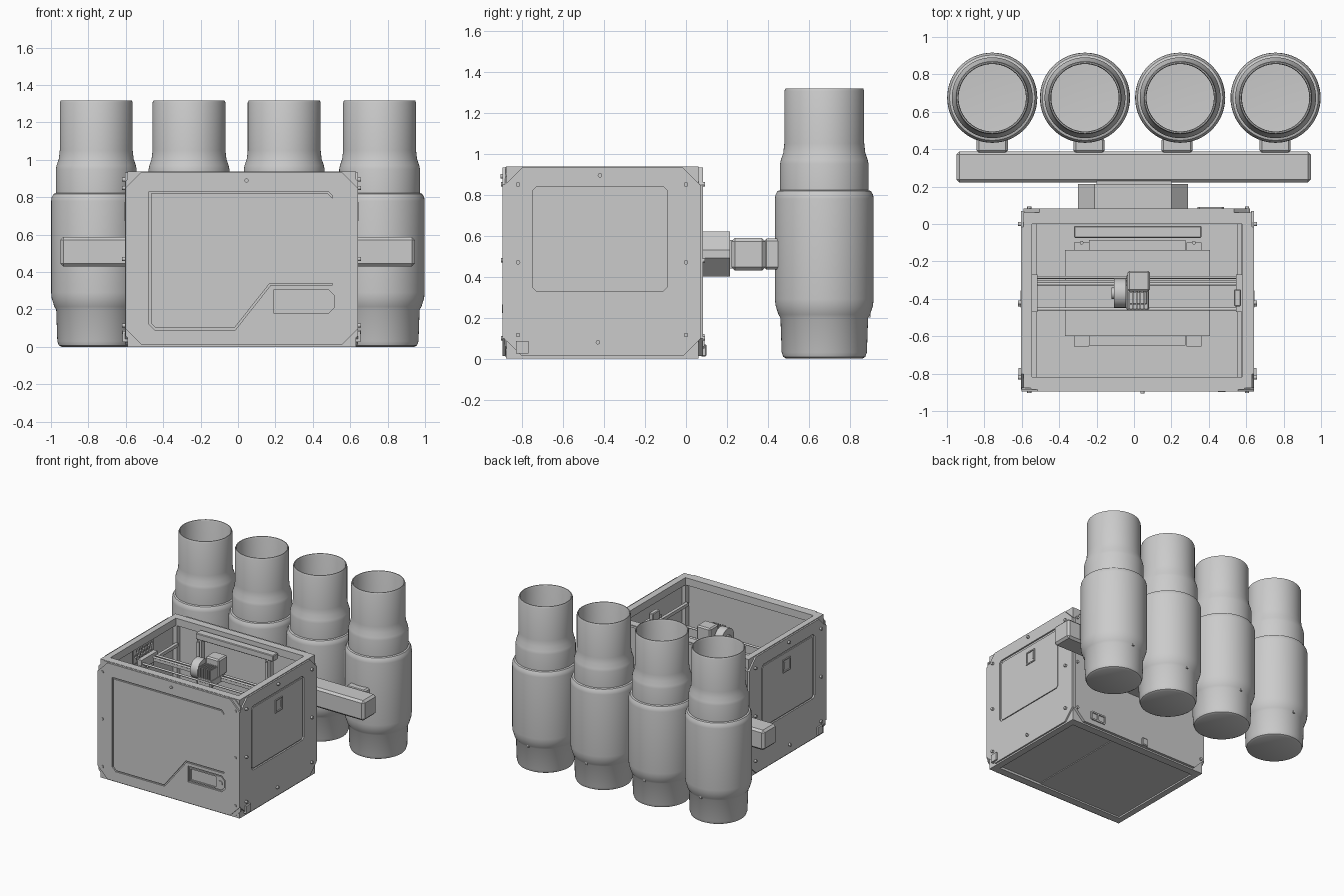
import bpy, bmesh, math
from mathutils import Matrix, Vector

if "Cube" in bpy.data.objects:
    bpy.data.objects.remove(bpy.data.objects["Cube"])


def add_mesh(name, me, smooth=False):
    bm = bmesh.new()
    bm.from_mesh(me)
    bmesh.ops.remove_doubles(bm, verts=bm.verts, dist=1e-5)
    bmesh.ops.recalc_face_normals(bm, faces=bm.faces)
    for f in bm.faces:
        f.smooth = False
    bm.to_mesh(me)
    bm.free()
    ob = bpy.data.objects.new(name, me)
    bpy.context.collection.objects.link(ob)
    if smooth:
        bpy.ops.object.select_all(action='DESELECT')
        ob.select_set(True)
        bpy.context.view_layer.objects.active = ob
        bpy.ops.object.shade_smooth_by_angle(angle=math.radians(35))
    return ob


def box(name, x, y, z, bevel=0):
    bm = bmesh.new()
    bmesh.ops.create_cube(bm, size=1)
    for v in bm.verts:
        for i, (a, b) in enumerate((x, y, z)):
            v.co[i] = (a + b) / 2 + v.co[i] * (b - a)
    if bevel:
        bmesh.ops.bevel(bm, geom=bm.edges[:], offset=bevel, segments=1, affect='EDGES')
    me = bpy.data.meshes.new(name)
    bm.to_mesh(me)
    bm.free()
    return add_mesh(name, me)


def rod(name, center, axis, r, length, seg=20):
    bm = bmesh.new()
    rot = Vector((0, 0, 1)).rotation_difference(Vector(axis)).to_matrix().to_4x4()
    bmesh.ops.create_cone(bm, cap_ends=True, segments=seg, radius1=r, radius2=r,
                          depth=length, matrix=Matrix.Translation(center) @ rot)
    me = bpy.data.meshes.new(name)
    bm.to_mesh(me)
    bm.free()
    return add_mesh(name, me, True)


# Orientation of a flat plate: local x, local y, outward normal
PLANES = {'front': ((1, 0, 0), (0, 0, 1), (0, -1, 0)), 'back': ((1, 0, 0), (0, 0, 1), (0, 1, 0)),
          'right': ((0, 1, 0), (0, 0, 1), (1, 0, 0)), 'left': ((0, 1, 0), (0, 0, 1), (-1, 0, 0)),
          'top': ((1, 0, 0), (0, 1, 0), (0, 0, 1))}


def plate(name, plane, start, thick, *loops):
    """Filled outline (later loops cut holes) from distance start outward along the normal."""
    cu = bpy.data.curves.new(name, 'CURVE')
    cu.dimensions, cu.fill_mode, cu.extrude = '2D', 'BOTH', thick / 2
    for loop in loops:
        s = cu.splines.new('POLY')
        s.points.add(len(loop) - 1)
        for p, (u, v) in zip(s.points, loop):
            p.co = (u, v, 0, 1)
        s.use_cyclic_u = True
    tmp = bpy.data.objects.new(name, cu)
    bpy.context.collection.objects.link(tmp)
    dg = bpy.context.evaluated_depsgraph_get()
    me = bpy.data.meshes.new_from_object(tmp.evaluated_get(dg))
    bpy.data.objects.remove(tmp)
    X, Y, N = (Vector(c) for c in PLANES[plane])
    for v in me.vertices:
        v.co = X * v.co.x + Y * v.co.y + N * (start + thick / 2 + v.co.z)
    return add_mesh(name, me)


def rect(u0, u1, v0, v1, c=0.0):
    if not c:
        return [(u0, v0), (u1, v0), (u1, v1), (u0, v1)]
    return [(u0 + c, v0), (u1 - c, v0), (u1, v0 + c), (u1, v1 - c),
            (u1 - c, v1), (u0 + c, v1), (u0, v1 - c), (u0, v0 + c)]


# Tanks: hollow lathed bottles
outer = [(0, 0), (.185, 0), (.2, .008), (.208, .03), (.214, .2), (.224, .215), (.238, .26), (.241, .29),
         (.241, .78), (.238, .8), (.228, .818), (.216, .822), (.216, .95), (.212, .97), (.2, 1.005),
         (.195, 1.05), (.195, 1.305), (.19, 1.318)]
inner = [(.184, 1.318), (.18, 1.305), (.18, .04), (0, .03)]


def tank(x):
    bm = bmesh.new()
    vs = [bm.verts.new((r, 0, z)) for r, z in outer + inner]
    es = [bm.edges.new(p) for p in zip(vs, vs[1:])]
    bmesh.ops.spin(bm, geom=vs + es, cent=(0, 0, 0), axis=(0, 0, 1), angle=math.tau, steps=64)
    bmesh.ops.translate(bm, verts=bm.verts, vec=(x, .675, 0))
    me = bpy.data.meshes.new("tank")
    bm.to_mesh(me)
    bm.free()
    add_mesh("tank", me, True)


for x, ax in ((-.758, -.758), (-.262, -.24), (.247, .23), (.757, .755)):
    tank(x)
    box("tank_key", (x - .008, x + .008), (.87, .9), (.2, .27))
    box("tank_arm", (ax - .083, ax + .083), (.38, .46), (.435, .585), .012)

# Manifold bar and octagonal hub
box("manifold_bar", (-.95, .945), (.222, .387), (.43, .588), .016)
plate("manifold_hub", 'back', .07, .145, rect(-.3, .29, .4, .62, .09))
box("manifold_neck", (-.2, .2), (.2, .23), (.44, .58))

# Enclosure frame: walls, rims, posts, floor
fx0, fx1, fy0, fy1 = -.592, .63, -.878, .062
opening = rect(-.545, .578, -.818, 0)
full = rect(fx0, fx1, fy0, fy1)
plate("walls", 'top', .02, .9, full, rect(fx0 + .02, fx1 - .02, fy0 + .02, fy1 - .02))
plate("top_rim", 'top', .88, .058, full, opening)
plate("bottom_rim", 'top', 0, .06, full, opening)
box("floor", (fx0 + .01, fx1 - .01), (fy0 + .01, fy1 - .01), (.018, .04))
box("base_cover", (-.545, .2), (-.818, 0), (.012, .02))
for x in (fx0, fx1 - .055):
    for y in (fy0, fy1 - .06):
        box("corner_post", (x, x + .055), (y, y + .06), (.02, .93))

# Front panel with grooved door that runs out flush at the right
door = [(-.465, .82), (.48, .82), (.505, .795), (.505, .34), (.17, .34), (-.02, .1), (-.44, .1), (-.465, .125)]
gap = [(-.475, .83), (.483, .83), (.505, .808), (.505, .33), (.175, .33), (-.015, .09),
       (-.444, .09), (-.475, .121)]
screen = [(.19, .18), (.485, .18), (.515, .21), (.515, .275), (.485, .305), (.19, .305)]
plate("front_sheet", 'front', .875, .009, rect(-.602, .642, .01, .936, .05))
plate("front_panel", 'front', .88, .016, rect(-.602, .642, .012, .934, .085), gap, screen)
plate("front_door", 'front', .88, .016, door)
plate("screen_bezel", 'front', .88, .012,
      [(.2, .19), (.48, .19), (.505, .215), (.505, .27), (.48, .295), (.2, .295)], rect(.21, .43, .2, .285))
rod("dial", (.47, -.892, .243), (0, 1, 0), .02, .012)

# Side panels with window and latch
for side, d in (('left', .592), ('right', .63)):
    s = -1 if side == 'left' else 1
    plate(side + "_panel", side, d - .004, .016, rect(-.886, .07, .012, .932, .085), rect(-.75, -.09, .33, .838, .02))
    plate(side + "_window", side, d - .006, .013, rect(-.735, -.1, .34, .82, .015))
    plate(side + "_latch_frame", side, d, .014, rect(-.447, -.355, .672, .775), rect(-.438, -.364, .681, .766))
    box(side + "_latch", *[sorted(p) for p in ((s * d, s * (d + .012)), (-.38, -.372), (.7, .75))])
    box(side + "_clip", sorted((s * d, s * (d + .025))), (-.83, -.77), (.025, .085))
    for u, v in [(y, z) for y in (-.82, 0) for z in (.115, .47, .85)] + [(-.42, .895), (-.43, .08)]:
        rod("side_screw", (s * (d + .016), u, v), (1, 0, 0), .011, .024, 12)

# Back panel, socket and cable bracket
plate("back_panel", 'back', .058, .024, rect(-.59, .62, .012, .932, .085))
plate("socket_frame", 'back', .08, .01, rect(.34, .48, .05, .12, .01), rect(.352, .405, .062, .108),
      rect(.42, .468, .062, .108))
box("cable_bracket", (-.05, .0), (.07, .1), (.01, .07), .006)
for x in (-.56, .605):
    for z in (.1, .48, .85):
        rod("front_screw", (x, -.892, z), (0, 1, 0), .011, .022, 12)
        rod("back_screw", (x, .08, z), (0, 1, 0), .011, .026, 12)
rod("front_screw", (.045, -.895, .89), (0, 1, 0), .011, .02, 12)

# Bed with its supports and rear lift frame
box("bed", (-.37, .405), (-.6, -.14), (.4, .42))
box("bed_handle", (-.24, .275), (-.65, -.6), (.385, .405))
for x in (-.32, .28):
    box("bed_arm", (x, x + .08), (-.655, -.1), (.36, .39))
    box("lift_post", (x + .01, x + .05), (-.07, -.03), (.04, .88))
    rod("lift_screw", (x + .04, -.1, .45), (0, 0, 1), .01, .82)
box("bed_crossbar", (-.24, .275), (-.14, -.085), (.35, .41))
box("lift_top_beam", (-.32, .36), (-.075, -.01), (.86, .91), .005)

# Gantry rods, side rails and end blocks
for y in (-.285, -.32, -.455):
    rod("gantry_rod", (.017, y, .76), (1, 0, 0), .008, 1.11)
box("gantry_beam", (-.53, .56), (-.325, -.3), (.73, .755))
for x in (-.545, .55):
    box("side_rail", (x, x + .025), (-.82, 0), (.72, .745))
    box("gantry_end", (x - .005, x + .03), (-.47, -.27), (.72, .79))
box("end_motor", (.535, .572), (-.44, -.35), (.77, .84), .005)

# Print head: motor block, cooling fins, fan
box("head_carriage", (-.04, .08), (-.46, -.27), (.72, .78), .006)
box("head_motor", (-.035, .085), (-.36, -.25), (.77, .91), .01)
box("head_block", (-.03, .07), (-.43, -.36), (.76, .85), .005)
for i in range(6):
    x = -.03 + i * .02
    box("head_fin", (x, x + .008), (-.455, -.36), (.77, .86))
rod("head_fan", (-.075, -.37, .81), (1, 0, 0), .078, .065, 32)
rod("head_fan_hub", (-.11, -.37, .81), (1, 0, 0), .03, .02)
rod("nozzle", (.02, -.37, .7), (0, 0, 1), .015, .06)

# Vent grille on the left inner wall
hexes = []
for i in range(6):
    for j in range(6):
        cy, cz = -.485 + i * .036 + (j % 2) * .018, .69 + j * .032
        hexes.append([(cy + .014 * math.sin(k * math.pi / 3), cz + .014 * math.cos(k * math.pi / 3)) for k in range(6)])
plate("vent_grille", 'left', .555, .01, rect(-.515, -.26, .665, .875), *hexes)
